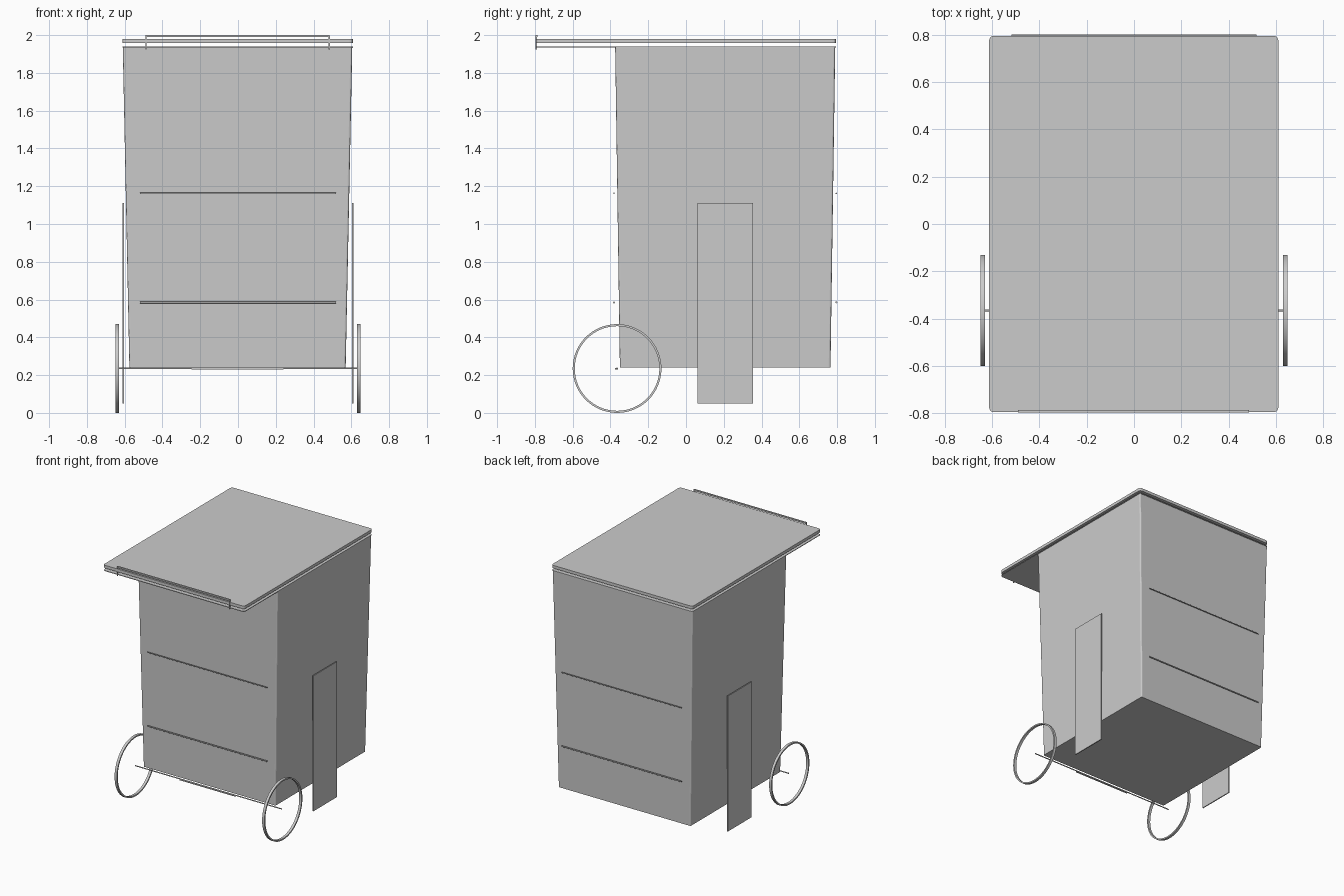
import bpy, bmesh, math
from mathutils import Matrix

if "Cube" in bpy.data.objects:
    bpy.data.objects.remove(bpy.data.objects["Cube"], do_unlink=True)

grey = bpy.data.materials.new("plain grey")
grey.use_nodes = True
colour = (0.6, 0.6, 0.6, 1)
grey.diffuse_color = colour
grey.node_tree.nodes["Principled BSDF"].inputs["Base Color"].default_value = colour


def finish(name, bm):
    bmesh.ops.recalc_face_normals(bm, faces=bm.faces)
    mesh = bpy.data.meshes.new(name)
    bm.to_mesh(mesh)
    bm.free()
    mesh.materials.append(grey)
    ob = bpy.data.objects.new(name, mesh)
    bpy.context.collection.objects.link(ob)
    return ob


def block(name, x, y, z, top_x=None, top_y=None, round_corners=0):
    """Box from ranges, optionally with a wider top and rounded upright edges."""
    bm = bmesh.new()
    bmesh.ops.create_cube(bm, size=1)
    for v in bm.verts:
        high = v.co.z > 0
        rx = top_x if high and top_x else x
        ry = top_y if high and top_y else y
        v.co = (rx[v.co.x > 0], ry[v.co.y > 0], z[high])
    if round_corners:
        upright = [e for e in bm.edges
                   if abs(e.verts[0].co.z - e.verts[1].co.z) > 0.001]
        bmesh.ops.bevel(bm, geom=upright, offset=round_corners, segments=4,
                        profile=0.5, affect='EDGES')
    return finish(name, bm)


def rod(name, half, y, z, radius):
    """Round bar lying along x."""
    bm = bmesh.new()
    bmesh.ops.create_cone(bm, cap_ends=True, segments=12, radius1=radius,
                          radius2=radius, depth=2 * half,
                          matrix=Matrix.Translation((0, y, z))
                          @ Matrix.Rotation(math.pi / 2, 4, 'Y'))
    return finish(name, bm)


def wheel(name, x, y, z, outer, inner, width):
    """Open hoop with a flat rectangular section."""
    bm = bmesh.new()
    section = [bm.verts.new((x + s * width / 2, y, z + r))
               for s, r in ((-1, inner), (1, inner), (1, outer), (-1, outer))]
    edges = [bm.edges.new((section[i], section[i - 1])) for i in range(4)]
    bmesh.ops.spin(bm, geom=section + edges, cent=(x, y, z), axis=(1, 0, 0),
                   angle=math.tau, steps=64, use_merge=True)
    bmesh.ops.remove_doubles(bm, verts=bm.verts, dist=0.0001)
    return finish(name, bm)


# Tapered bin body
block("body", (-0.575, 0.57), (-0.35, 0.765), (0.24, 1.938),
      (-0.61, 0.605), (-0.375, 0.79), round_corners=0.01)

# Overhanging lid and the thin rim sheet below it
lid_x, lid_y = (-0.612, 0.61), (-0.795, 0.795)
block("lid", lid_x, lid_y, (1.957, 1.98), round_corners=0.02)
block("rim_sheet", lid_x, lid_y, (1.934, 1.939), round_corners=0.02)

# Handle on the front edge of the lid
block("handle_bar", (-0.49, 0.485), (-0.797, -0.785), (1.989, 2.0))
for side, x in (("right", -0.488), ("left", 0.483)):
    block(side + "_handle_post", (x - 0.003, x + 0.003),
          (-0.797, -0.789), (1.925, 1.995))

# Horizontal trim rods on the front and back
for face, y in (("front", -0.381), ("back", 0.796)):
    rod(face + "_lower_trim", 0.518, y, 0.585, 0.005)
    rod(face + "_upper_trim", 0.518, y, 1.162, 0.004)

# Axle with its foot strip
rod("axle", 0.635, -0.365, 0.237, 0.004)
block("axle_strip", (-0.245, 0.24), (-0.375, -0.36), (0.231, 0.237))

# Side panels and wheels
for side, s in (("right", -1), ("left", 1)):
    px = s * 0.607
    block(side + "_panel", (px - 0.004, px + 0.004), (0.06, 0.355), (0.05, 1.11))
    hoop = wheel(side + "_wheel", s * 0.639, -0.365, 0.235, 0.235, 0.224, 0.02)
    bpy.ops.object.select_all(action='DESELECT')
    hoop.select_set(True)
    bpy.context.view_layer.objects.active = hoop
    bpy.ops.object.shade_smooth_by_angle()
